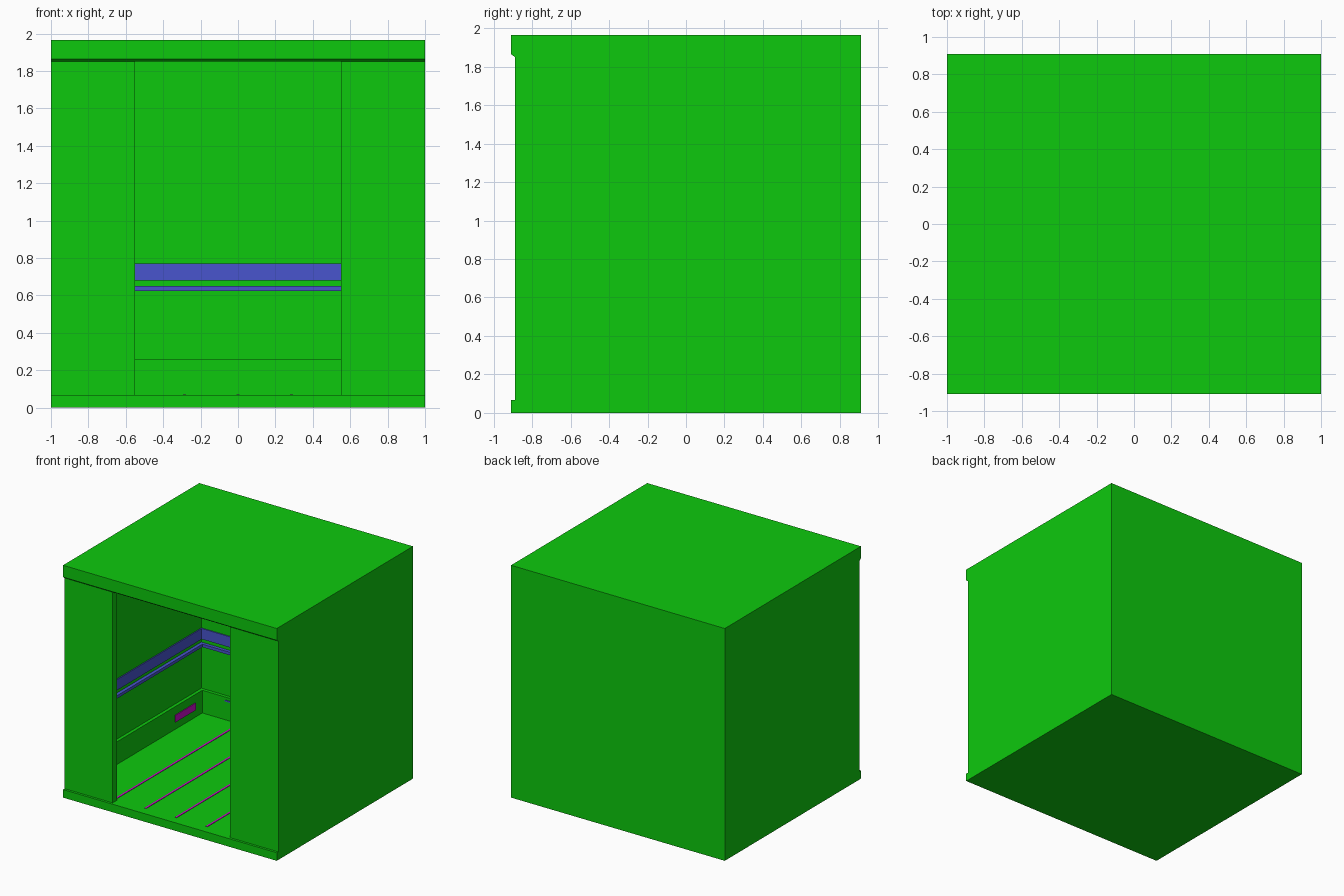
import bpy
import bmesh

cube = bpy.data.objects.get("Cube")
if cube:
    bpy.data.objects.remove(cube, do_unlink=True)


def material(name, color):
    mat = bpy.data.materials.new(name)
    mat.use_nodes = True
    mat.diffuse_color = (*color, 1)
    mat.node_tree.nodes["Principled BSDF"].inputs["Base Color"].default_value = (*color, 1)
    return mat


GREEN = material("green", (0.584, 0.004, 0.004))
GREEN.diffuse_color = (0.004, 0.584, 0.004, 1)
GREEN.node_tree.nodes["Principled BSDF"].inputs["Base Color"].default_value = (0.004, 0.584, 0.004, 1)
BLUE = material("blue", (0.065, 0.091, 0.61))
MAGENTA = material("magenta", (0.584, 0.004, 0.584))


def prism(name, outline, offset, mat):
    """Extrude a closed outline of 3D points along an offset."""
    bm = bmesh.new()
    face = bm.faces.new([bm.verts.new(p) for p in outline])
    ext = bmesh.ops.extrude_face_region(bm, geom=[face])
    verts = [v for v in ext["geom"] if isinstance(v, bmesh.types.BMVert)]
    bmesh.ops.translate(bm, vec=offset, verts=verts)
    bmesh.ops.recalc_face_normals(bm, faces=bm.faces)
    mesh = bpy.data.meshes.new(name)
    bm.to_mesh(mesh)
    bm.free()
    mesh.materials.append(mat)
    obj = bpy.data.objects.new(name, mesh)
    bpy.context.collection.objects.link(obj)
    return obj


def box(name, xs, ys, zs, mat):
    (x0, x1), (y0, y1), (z0, z1) = xs, ys, zs
    return prism(name, [(x0, y0, z0), (x1, y0, z0), (x1, y1, z0), (x0, y1, z0)],
                 (0, 0, z1 - z0), mat)


FLOOR, CEILING = 0.068, 1.85
WALL_X, WALL_Y, FRONT_Y = 0.95, 0.868, -0.83

# Cabin body: side profile with projecting sill and chamfered roof edge
profile = [(-0.91, 0), (0.91, 0), (0.91, 1.965), (-0.91, 1.965),
           (-0.91, 1.865), (-0.89, CEILING), (-0.89, FLOOR), (-0.91, FLOOR)]
body = prism("cabin_body", [(-1, y, z) for y, z in profile], (2, 0, 0), GREEN)

# Hollow room and doorway, cut together
half = [(0.55, -0.9), (0.55, FRONT_Y), (WALL_X, FRONT_Y), (WALL_X, WALL_Y)]
plan = half + [(-x, y) for x, y in reversed(half)]
cutter = prism("room_cutter", [(x, y, FLOOR) for x, y in plan],
               (0, 0, CEILING - FLOOR), GREEN)
cutter.hide_render = True
mod = body.modifiers.new("room", "BOOLEAN")
mod.operation, mod.solver, mod.object = "DIFFERENCE", "EXACT", cutter
bpy.context.view_layer.objects.active = body
bpy.ops.object.modifier_apply(modifier=mod.name)
bpy.data.objects.remove(cutter, do_unlink=True)


def wall_band(name, z0, z1, depth, mat):
    """U-shaped strip running round the two side walls and the back wall."""
    outer = [(-WALL_X, FRONT_Y), (-WALL_X, WALL_Y), (WALL_X, WALL_Y), (WALL_X, FRONT_Y)]
    x, y = WALL_X - depth, WALL_Y - depth
    inner = [(x, FRONT_Y), (x, y), (-x, y), (-x, FRONT_Y)]
    prism(name, [(px, py, z0) for px, py in outer + inner], (0, 0, z1 - z0), mat)


# Skirting, guard band and handrail
wall_band("skirting", FLOOR, 0.26, 0.028, GREEN)
wall_band("guard_band", 0.68, 0.77, 0.009, BLUE)
wall_band("handrail", 0.625, 0.65, 0.028, BLUE)

# Floor seams
for i in range(-2, 3):
    x = i * 0.287
    box(f"floor_seam_{i + 3}", (x - 0.008, x + 0.008), (FRONT_Y, WALL_Y - 0.028),
        (FLOOR, FLOOR + 0.003), MAGENTA)

# Fittings repeated on both side walls
for side, s in (("right", -1), ("left", 1)):
    def plate(name, base, ys, zs, mat, thick=0.006):
        xs = sorted((s * base, s * (base - thick)))
        box(f"{side}_{name}", xs, ys, zs, mat)

    plate("vent", 0.922, (0.475, 0.745), (0.13, 0.19), MAGENTA)
    for part, ys, zs in (("top", (-0.5, -0.27), (0.505, 0.52)),
                         ("bottom", (-0.5, -0.27), (0.36, 0.375)),
                         ("rear", (-0.285, -0.27), (0.375, 0.505)),
                         ("front", (-0.5, -0.485), (0.375, 0.505))):
        plate("panel_frame_" + part, WALL_X, ys, zs, BLUE)
    # Slim trim on the rear skirting
    box(f"{side}_rear_trim", sorted((s * 0.71, s * 0.57)), (0.834, 0.84),
        (0.225, 0.237), BLUE)
